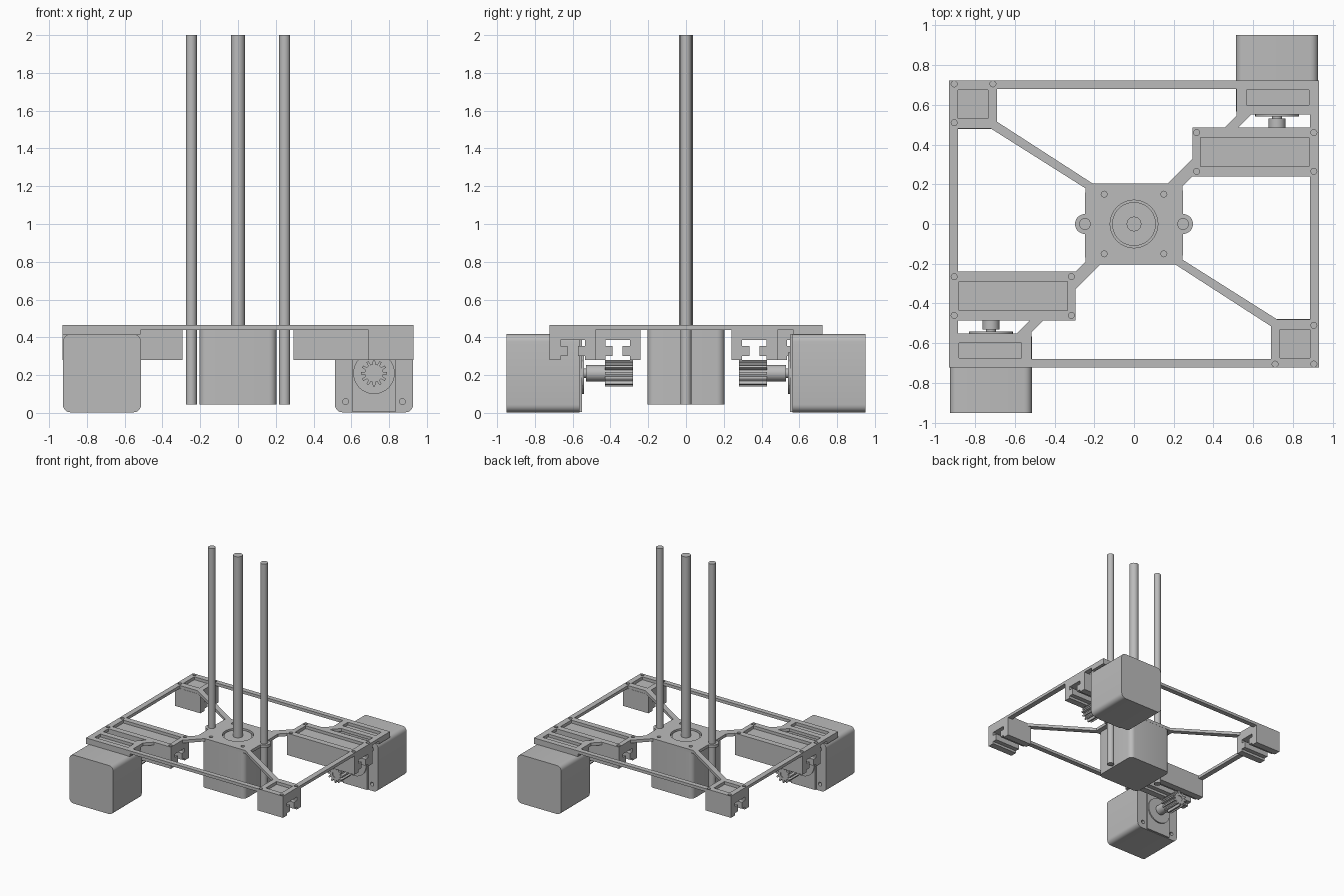
import bpy, bmesh, math
from mathutils import Matrix

cube = bpy.data.objects.get("Cube")
if cube:
    bpy.data.objects.remove(cube, do_unlink=True)

grey = bpy.data.materials.new("machine_grey")
grey.use_nodes = True
grey.diffuse_color = (0.5, 0.5, 0.5, 1)
grey.node_tree.nodes["Principled BSDF"].inputs["Base Color"].default_value = (0.5, 0.5, 0.5, 1)

# Where a profile's (u, v, depth) go in space, by extrusion axis
AXES = {
    "x": Matrix(((0, 0, 1), (1, 0, 0), (0, 1, 0))).to_4x4(),
    "y": Matrix(((1, 0, 0), (0, 0, 1), (0, 1, 0))).to_4x4(),
    "z": Matrix.Identity(4),
}


def circle(u, v, r, n=32):
    return [(u + r * math.cos(math.tau * i / n), v + r * math.sin(math.tau * i / n))
            for i in range(n)]


def rect(u0, v0, u1, v1):
    return [(u0, v0), (u1, v0), (u1, v1), (u0, v1)]


def rounded_square(u, v, half, r, n=5):
    pts = []
    for k, (su, sv) in enumerate(((1, 1), (-1, 1), (-1, -1), (1, -1))):
        for i in range(n + 1):
            a = math.pi / 2 * (k + i / n)
            pts.append((u + su * (half - r) + r * math.cos(a),
                        v + sv * (half - r) + r * math.sin(a)))
    return pts


def half_turn(loop):
    return [(-u, -v) for u, v in loop]


def extrude(name, loops, a, b, axis="z", paired=False):
    """Extrude an outline with holes from a to b; paired adds the copy turned half round."""
    curve = bpy.data.curves.new(name, "CURVE")
    curve.dimensions = "2D"
    curve.fill_mode = "BOTH"
    curve.extrude = (b - a) / 2
    for loop in loops:
        spline = curve.splines.new("POLY")
        spline.points.add(len(loop) - 1)
        for point, (u, v) in zip(spline.points, loop):
            point.co = (u, v, 0, 1)
        spline.use_cyclic_u = True
    temp = bpy.data.objects.new(name + "_outline", curve)
    bpy.context.scene.collection.objects.link(temp)
    graph = bpy.context.evaluated_depsgraph_get()
    mesh = bpy.data.meshes.new_from_object(temp.evaluated_get(graph))
    bpy.data.objects.remove(temp, do_unlink=True)
    bpy.data.curves.remove(curve)

    bm = bmesh.new()
    bm.from_mesh(mesh)
    bmesh.ops.remove_doubles(bm, verts=bm.verts, dist=0.0001)
    bm.transform(AXES[axis] @ Matrix.Translation((0, 0, (a + b) / 2)))
    bmesh.ops.recalc_face_normals(bm, faces=bm.faces)
    for face in bm.faces:
        face.smooth = True
        face.material_index = 0
    bm.to_mesh(mesh)
    bm.free()
    mesh.set_sharp_from_angle(angle=math.radians(30))
    mesh.materials.clear()
    mesh.materials.append(grey)
    names = ("back_" + name, "front_" + name) if paired else (name,)
    for i, part in enumerate(names):
        obj = bpy.data.objects.new(part, mesh if i == 0 else mesh.copy())
        if i:
            obj.data.transform(Matrix.Rotation(math.pi, 4, "Z"))
        bpy.context.scene.collection.objects.link(obj)


# Frame plate: outer outline, open windows, pockets and screw holes
back_window = [(-0.69, 0.68), (0.515, 0.68), (0.515, 0.545), (0.455, 0.485), (0.295, 0.485),
               (0.295, 0.33), (0.17, 0.205), (-0.21, 0.205), (-0.69, 0.515)]
lug = [(0.247 + 0.05 * math.cos(a), 0.05 * math.sin(a))
       for a in (math.radians(90 - 12 * i) for i in range(16))]
right_window = [(0.885, 0.24), (0.295, 0.24), (0.245, 0.19), *lug,
                (0.245, -0.18), (0.72, -0.48), (0.885, -0.48)]
pinion_window = rect(0.525, 0.485, 0.885, 0.552)
pinion_window[3] = (0.59, 0.552)
half_cuts = [
    back_window, right_window, pinion_window,
    rect(0.335, 0.29, 0.88, 0.435),
    rect(0.565, 0.60, 0.88, 0.675),
    rect(-0.885, 0.53, -0.735, 0.675),
]
for x, y in ((0.315, 0.265), (0.905, 0.265), (0.315, 0.46), (0.905, 0.46),
             (-0.905, 0.705), (-0.71, 0.705), (-0.905, 0.51), (0.15, 0.15), (-0.15, 0.15)):
    half_cuts.append(circle(x, y, 0.015, 16))
cuts = half_cuts + [half_turn(loop) for loop in half_cuts]
extrude("frame_plate", [rect(-0.93, -0.722, 0.93, 0.722), circle(0, 0, 0.12, 48)] + cuts,
        0.44, 0.465)


# Rail carriers with a slotted channel underneath
def channel(c):
    side = [(0.122, 0.44), (0.122, 0.28), (0.065, 0.28), (0.065, 0.30), (0.027, 0.30),
            (0.027, 0.355), (0.065, 0.355), (0.065, 0.385)]
    return [(c + u, v) for u, v in side] + [(c - u, v) for u, v in reversed(side)]


extrude("long_rail_carrier", [channel(0.362)], 0.295, 0.93, "x", True)
extrude("corner_rail_carrier", [channel(0.60)], -0.93, -0.69, "x", True)

# Drive motors under the frame
MX, MZ = 0.72, 0.21
body = rounded_square(MX, MZ, 0.207, 0.04)
bolts = [circle(MX + su * 0.15, MZ + sv * 0.15, 0.016, 16) for su in (-1, 1) for sv in (-1, 1)]
extrude("motor_body", [body], 0.60, 0.95, "y", True)
extrude("motor_flange", [body] + bolts, 0.565, 0.60, "y", True)
extrude("motor_face", [rect(MX - 0.115, 0.006, MX + 0.115, 0.414)], 0.55, 0.566, "y", True)
extrude("motor_boss", [circle(MX, MZ, 0.11, 40)], 0.54, 0.551, "y", True)
extrude("motor_mount", [rect(0.515, 0.57, 0.93, 0.722)], 0.415, 0.44, "z", True)

# Shaft, collar and toothed pinion
TEETH = 12
pinion = []
for t in range(TEETH):
    for step, r in ((-0.3, 0.048), (-0.17, 0.07), (0.17, 0.07), (0.3, 0.048)):
        a = math.tau * (t + step) / TEETH
        pinion.append((MX + r * math.cos(a), MZ + r * math.sin(a)))
extrude("drive_shaft", [circle(MX, MZ, 0.025)], 0.285, 0.545, "y", True)
extrude("pinion_collar", [circle(MX, MZ, 0.043), circle(MX, MZ, 0.025)], 0.43, 0.53, "y", True)
extrude("pinion", [pinion, circle(MX, MZ, 0.025)], 0.28, 0.43, "y", True)

# Centre motor with its pilot ring
extrude("centre_motor", [rounded_square(0, 0, 0.204, 0.04)], 0.045, 0.44)
extrude("pilot_ring", [circle(0, 0, 0.11, 48)], 0.44, 0.455)

# Lead screw and guide rods
extrude("lead_screw", [circle(0, 0, 0.037)], 0.44, 2.0)
for side, x in (("left", 0.247), ("right", -0.247)):
    extrude(side + "_guide_rod", [circle(x, 0, 0.029)], 0.045, 2.0)
